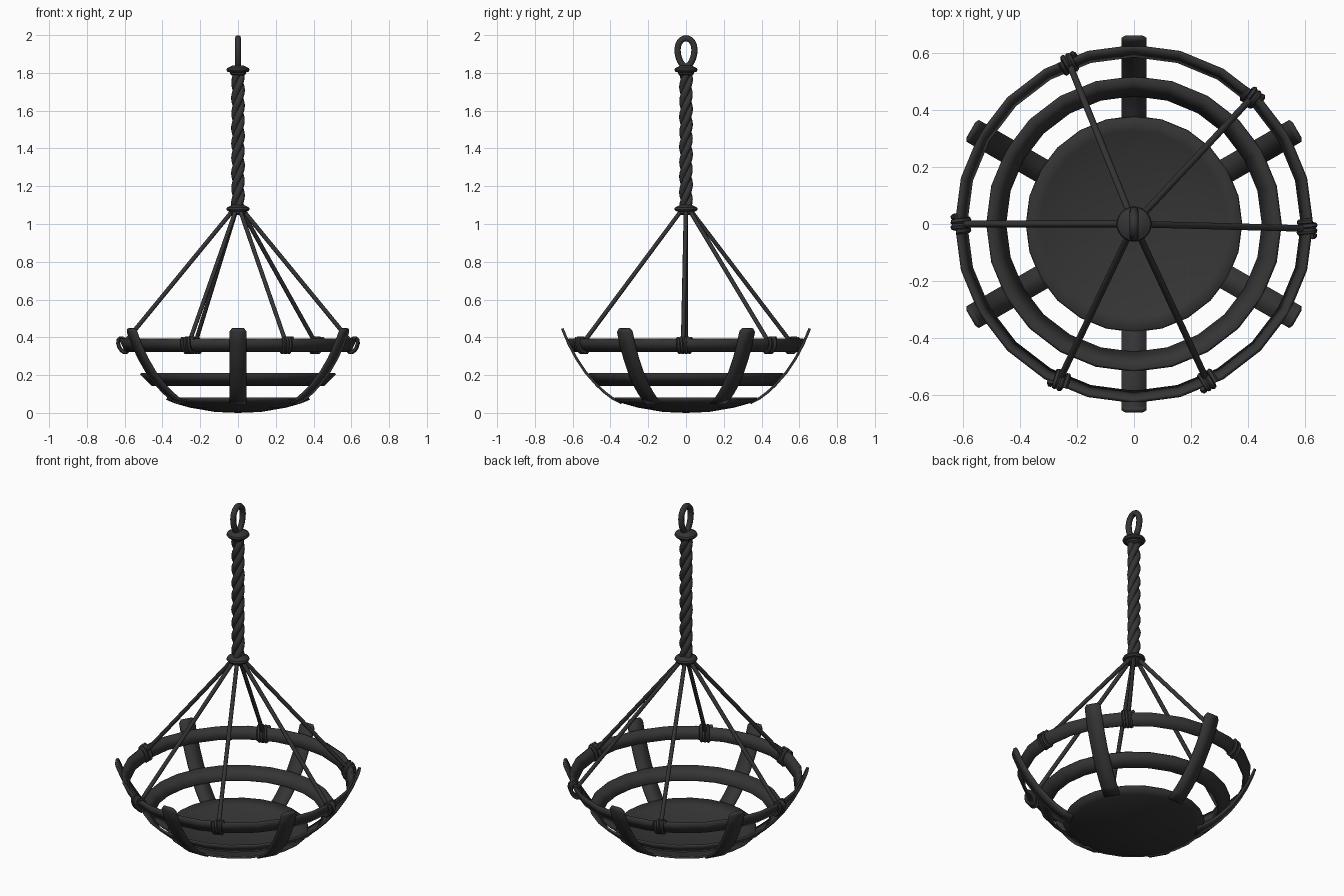
import bpy, bmesh, math
from math import sin, cos, pi
from mathutils import Vector

if "Cube" in bpy.data.objects:
    bpy.data.objects.remove(bpy.data.objects["Cube"])

dark = bpy.data.materials.new("dark_fibre")
dark.diffuse_color = (0.035, 0.035, 0.035, 1)
dark.use_nodes = True
dark.node_tree.nodes["Principled BSDF"].inputs["Base Color"].default_value = dark.diffuse_color


def finish(ob, angle=40):
    ob.data.materials.append(dark)
    bpy.ops.object.select_all(action='DESELECT')
    ob.select_set(True)
    bpy.context.view_layer.objects.active = ob
    bpy.ops.object.shade_smooth_by_angle(angle=math.radians(angle))
    return ob


def mesh_object(name, bm):
    bmesh.ops.remove_doubles(bm, verts=bm.verts, dist=1e-5)
    bmesh.ops.recalc_face_normals(bm, faces=bm.faces)
    me = bpy.data.meshes.new(name)
    bm.to_mesh(me)
    bm.free()
    ob = bpy.data.objects.new(name, me)
    bpy.context.collection.objects.link(ob)
    return ob


def lathe(name, profile, thickness=0, sides=24):
    bm = bmesh.new()
    vs = [bm.verts.new((r, 0, z)) for r, z in profile]
    es = [bm.edges.new(p) for p in zip(vs, vs[1:])]
    bmesh.ops.spin(bm, geom=vs + es, cent=(0, 0, 0), axis=(0, 0, 1),
                   angle=2 * pi, steps=sides)
    ob = mesh_object(name, bm)
    if thickness:
        m = ob.modifiers.new("thickness", 'SOLIDIFY')
        m.thickness, m.offset = thickness, 0
    return finish(ob)


def tube(name, points, radius, cyclic=False, res=2):
    cu = bpy.data.curves.new(name, 'CURVE')
    cu.dimensions = '3D'
    cu.bevel_depth, cu.bevel_resolution, cu.use_fill_caps = radius, res, True
    sp = cu.splines.new('POLY')
    sp.points.add(len(points) - 1)
    for p, co in zip(sp.points, points):
        p.co = (*co, 1)
    sp.use_cyclic_u = cyclic
    ob = bpy.data.objects.new(name, cu)
    bpy.context.collection.objects.link(ob)
    bpy.ops.object.select_all(action='DESELECT')
    ob.select_set(True)
    bpy.context.view_layer.objects.active = ob
    bpy.ops.object.convert(target='MESH')
    return finish(bpy.context.view_layer.objects.active, 50)


# Basket: shallow dish and two sloping hoops
lathe("basket_dish", [(0, .006), (.12, .011), (.25, .033), (.33, .055), (.378, .075)], .012)
lathe("middle_hoop", [(.453, .147), (.515, .208)], .012)
lathe("rim_hoop", [(.592, .325), (.623, .392)], .014)

# Six curved staves with rounded tips
stave = [(.34, .052), (.39, .078), (.43, .108), (.47, .145), (.53, .213),
         (.58, .288), (.62, .363), (.648, .43), (.655, .447)]
for i in range(6):
    a = pi / 6 + i * pi / 3
    out, side = Vector((cos(a), sin(a), 0)), Vector((-sin(a), cos(a), 0))
    bm = bmesh.new()
    rows = []
    for j, (r, z) in enumerate(stave):
        w = .031 if j == len(stave) - 1 else .044
        rows.append([bm.verts.new(out * r + side * s * w + Vector((0, 0, z))) for s in (-1, 1)])
    for p, q in zip(rows, rows[1:]):
        bm.faces.new((p[0], p[1], q[1], q[0]))
    ob = mesh_object(f"stave_{i + 1}", bm)
    m = ob.modifiers.new("thickness", 'SOLIDIFY')
    m.thickness, m.offset = .014, 0
    finish(ob)

# Six slanting cords, each tied to the rim by a coiled lashing
slope = Vector((.42, .91))
for i, deg in enumerate((112, 47, -1.5, -65, -115.5, 180)):
    a = math.radians(deg)
    out, side = Vector((cos(a), sin(a), 0)), Vector((-sin(a), cos(a), 0))
    up = Vector((0, 0, 1))
    tube(f"cord_{i + 1}", [out * .59 + up * .385, out * .02 + up * 1.08], .0115)
    along = out * slope.x + up * slope.y
    across = out * slope.y - up * slope.x
    coil = []
    for k in range(37):
        t = 2 * pi * k / 12
        coil.append(out * .608 + up * .358 + along * (.041 * cos(t))
                    + across * (.023 * sin(t)) + side * (-.027 + .054 * k / 36))
    tube(f"lashing_{i + 1}", coil, .0105, res=1)

# Twisted three-strand rope
for s in range(3):
    pts = []
    for k in range(73):
        t = k / 72
        a = 2 * pi * (s / 3 + 3.1 * t)
        pts.append((.018 * cos(a), .018 * sin(a), 1.07 + .74 * t))
    tube(f"rope_strand_{s + 1}", pts, .0185)

# Knotted collars at both ends of the rope
for name, z, d in (("lower_collar", 1.078, 1), ("upper_collar", 1.815, 1)):
    lathe(name, [(0, z - .03), (.03, z - .03), (.041, z - .022), (.043, z - .012),
                 (.056, z - .009), (.062, z), (.058, z + .01), (.042, z + .018),
                 (.03, z + .024), (0, z + .024)])

# Hanging loop, teardrop shaped in the y-z plane
loop = []
for k in range(28):
    a = 2 * pi * k / 28
    y, z = sin(a), cos(a)
    loop.append((0, .044 * y * (1 + .18 * z), 1.908 + .075 * z))
tube("hanging_loop", loop, .0165, cyclic=True)
